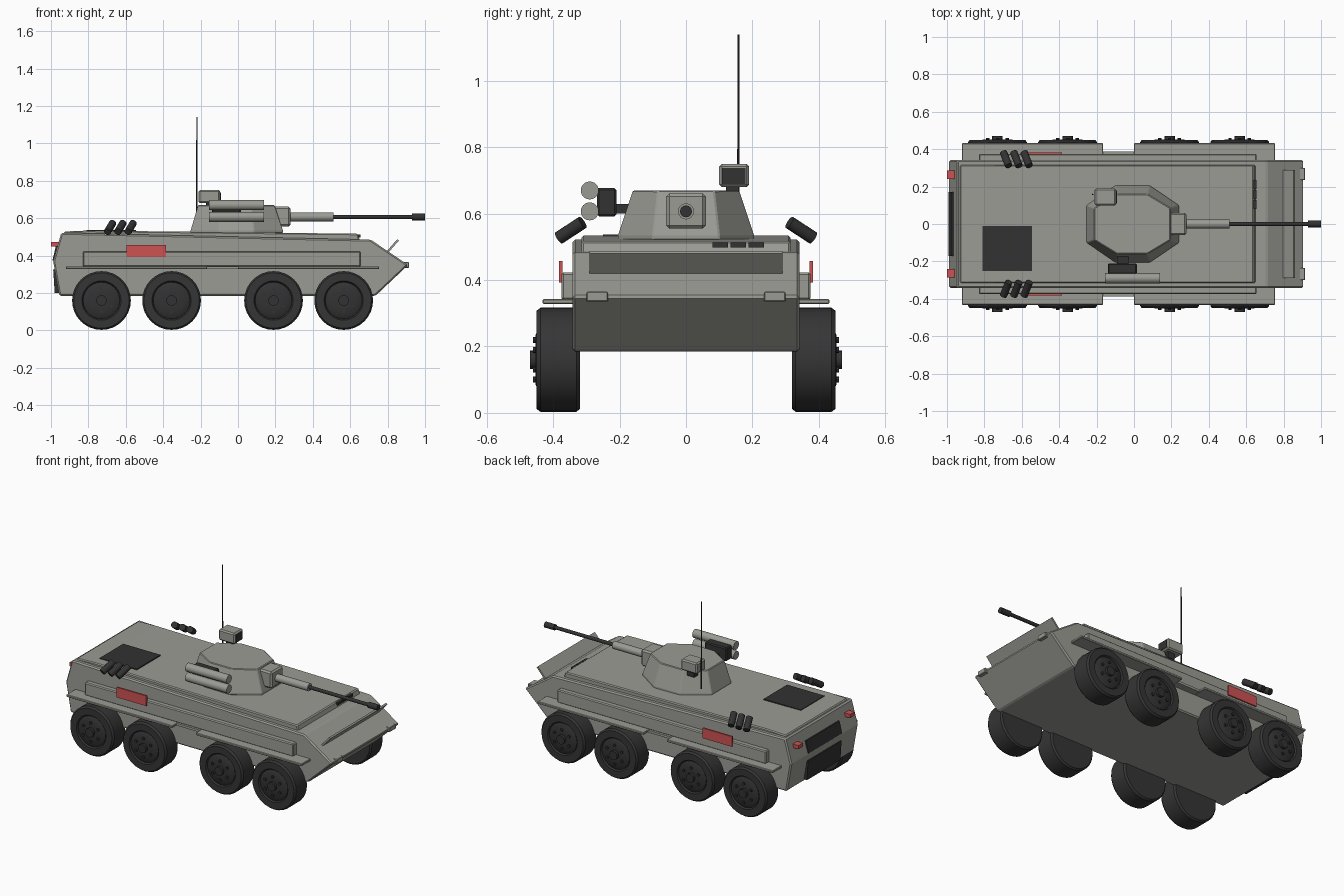
import bpy, bmesh, math
from mathutils import Vector

if "Cube" in bpy.data.objects:
    bpy.data.objects.remove(bpy.data.objects["Cube"])


def material(name, rgb):
    m = bpy.data.materials.new(name)
    m.diffuse_color = (*rgb, 1)
    m.use_nodes = True
    m.node_tree.nodes["Principled BSDF"].inputs["Base Color"].default_value = m.diffuse_color
    return m


GRAY = material("armour gray", (0.33, 0.33, 0.30))
DARK = material("dark metal", (0.032, 0.032, 0.032))
RUBBER = material("tyre rubber", (0.036, 0.036, 0.036))
RED = material("red", (0.62, 0.085, 0.085))


def finish(name, bm, mat, bevel=0, smooth=False):
    bmesh.ops.recalc_face_normals(bm, faces=bm.faces)
    me = bpy.data.meshes.new(name)
    bm.to_mesh(me)
    bm.free()
    ob = bpy.data.objects.new(name, me)
    bpy.context.collection.objects.link(ob)
    me.materials.append(mat)
    if bevel:
        b = ob.modifiers.new("bevel", 'BEVEL')
        b.width, b.segments, b.limit_method = bevel, 1, 'ANGLE'
    if smooth:
        bpy.ops.object.select_all(action='DESELECT')
        ob.select_set(True)
        bpy.context.view_layer.objects.active = ob
        bpy.ops.object.shade_smooth_by_angle(angle=math.radians(35))
    return ob


def loft(name, rings, mat, bevel=0, smooth=False):
    """Skin a row of equal-length point rings and cap both ends."""
    bm = bmesh.new()
    vs = [[bm.verts.new(p) for p in r] for r in rings]
    n = len(rings[0])
    for a, b in zip(vs, vs[1:]):
        for i in range(n):
            j = (i + 1) % n
            bm.faces.new((a[i], a[j], b[j], b[i]))
    bm.faces.new(vs[0])
    bm.faces.new(vs[-1])
    return finish(name, bm, mat, bevel, smooth)


def extrude_y(name, profile, y0, y1, mat, bevel=0):
    return loft(name, [[(x, y, z) for x, z in profile] for y in (y0, y1)], mat, bevel)


def box(name, x0, x1, y0, y1, z0, z1, mat, bevel=0):
    return extrude_y(name, [(x0, z0), (x1, z0), (x1, z1), (x0, z1)], y0, y1, mat, bevel)


def turned(name, start, axis, steps, mat, sides=24):
    """Round part: steps are (distance along axis, radius)."""
    start, axis = Vector(start), Vector(axis).normalized()
    u = axis.orthogonal().normalized()
    v = axis.cross(u)
    rings = []
    for d, r in steps:
        rings.append([start + axis * d + r * (math.cos(t) * u + math.sin(t) * v)
                      for t in (2 * math.pi * i / sides for i in range(sides))])
    return loft(name, rings, mat, smooth=True)


# Hull and raised roof deck
extrude_y("hull", [(-0.955, 0.185), (0.735, 0.185), (0.91, 0.35), (0.71, 0.485),
                   (-0.945, 0.522), (-0.988, 0.37)], -0.342, 0.342, GRAY, 0.008)
extrude_y("roof_deck", [(-0.93, 0.48), (0.655, 0.47), (0.64, 0.517), (-0.80, 0.534),
                        (-0.93, 0.529)], -0.315, 0.315, GRAY, 0.006)
box("engine_grille", -0.81, -0.545, -0.25, -0.01, 0.52, 0.538, DARK)
for i in range(3):
    y = 0.08 + i * 0.054
    box("vision_block", 0.635, 0.655, y, y + 0.047, 0.498, 0.514, DARK)

# Tilted splash plate on the nose
extrude_y("splash_plate", [(0.792, 0.42), (0.80, 0.412), (0.86, 0.48), (0.852, 0.488)],
          -0.29, 0.29, GRAY)

# Rear panels
extrude_y("rear_upper_panel", [(-0.965, 0.45), (-0.974, 0.45), (-0.992, 0.375), (-0.97, 0.375)],
          -0.17, 0.17, DARK)
extrude_y("rear_lower_panel", [(-0.95, 0.20), (-0.98, 0.20), (-0.988, 0.325), (-0.97, 0.325)],
          -0.17, 0.17, DARK)

for s in (-1, 1):
    def side(a, b):
        return tuple(sorted((s * a, s * b)))
    # Side fittings and lamps
    box("side_stowage", -0.83, 0.655, *side(0.33, 0.375), 0.34, 0.423, GRAY, 0.006)
    box("side_marker_plate", -0.595, -0.385, *side(0.372, 0.383), 0.393, 0.458, RED)
    box("rear_fender", -0.92, -0.165, *side(0.33, 0.432), 0.328, 0.343, GRAY, 0.003)
    box("front_fender", 0.0, 0.755, *side(0.33, 0.432), 0.328, 0.343, GRAY, 0.003)
    box("fender_link", -0.165, 0.0, *side(0.33, 0.387), 0.328, 0.343, GRAY)
    box("tail_lamp", -1.0, -0.96, *side(0.24, 0.285), 0.448, 0.472, RED)
    box("nose_bracket", 0.88, 0.915, *side(0.235, 0.30), 0.335, 0.365, GRAY, 0.003)
    # Smoke launchers
    for i in range(3):
        x = -0.698 + i * 0.055
        turned("smoke_launcher", (x, s * 0.383, 0.527), (0.028, s * -0.072, 0.047),
               [(0, 0.02), (0.09, 0.02)], DARK, 16)
    # Wheels with hub and bolts
    for x in (-0.73, -0.355, 0.19, 0.565):
        c = (x, s * 0.32, 0.16)
        out = (0, s, 0)
        turned("tyre", c, out, [(0, 0.148), (0.01, 0.157), (0.118, 0.157), (0.13, 0.148),
                                (0.130, 0.105), (0.118, 0.098)], RUBBER, 32)
        turned("wheel_rim", c, out, [(0.10, 0.10), (0.122, 0.098), (0.133, 0.075),
                                     (0.133, 0.03)], DARK, 24)
        turned("hub", c, out, [(0.12, 0.028), (0.15, 0.028)], DARK, 16)
        for k in range(6):
            t = math.pi * (k / 3 + 1 / 6)
            p = (x + 0.06 * math.cos(t), s * 0.44, 0.16 + 0.06 * math.sin(t))
            turned("wheel_bolt", p, out, [(0, 0.009), (0.021, 0.009)], DARK, 8)

# Octagonal turret
base = [(0.24, 0.10), (0.085, 0.205), (-0.10, 0.205), (-0.253, 0.10)]
top = [(0.195, 0.085), (0.07, 0.16), (-0.09, 0.16), (-0.213, 0.085)]


def octagon(half, z):
    return [(x, y, z) for x, y in half] + [(x, -y, z) for x, y in reversed(half)]


loft("turret", [octagon(base, 0.52), octagon(base, 0.535), octagon(top, 0.67)], GRAY, 0.004)

# Gun
box("mantlet", 0.17, 0.28, -0.06, 0.06, 0.555, 0.662, GRAY, 0.01)
gun = ((0, 0, 0.607), (1, 0, 0))
turned("gun_sleeve", *gun, [(0.26, 0.024), (0.51, 0.024)], GRAY)
turned("gun_barrel", *gun, [(0.50, 0.011), (0.94, 0.011)], DARK, 16)
turned("muzzle", *gun, [(0.93, 0.018), (1.0, 0.018)], DARK, 16)

# Missile tubes and their mount
box("missile_mount", -0.14, 0.015, -0.268, -0.21, 0.592, 0.678, DARK, 0.006)
box("missile_bracket", -0.09, -0.03, -0.22, -0.14, 0.60, 0.63, DARK)
for z in (0.607, 0.67):
    turned("missile_tube", (-0.155, -0.29, z), (1, 0, 0), [(0, 0.027), (0.295, 0.027)], GRAY)

# Sight and antenna
box("sight_housing", -0.21, -0.095, 0.10, 0.19, 0.68, 0.75, GRAY, 0.008)
box("sight_window", -0.10, -0.092, 0.109, 0.179, 0.69, 0.738, DARK)
box("sight_post", -0.17, -0.12, 0.12, 0.16, 0.64, 0.685, DARK)
turned("antenna", (-0.22, 0.158, 0.58), (0, 0, 1), [(0, 0.004), (0.56, 0.003)], DARK, 8)
